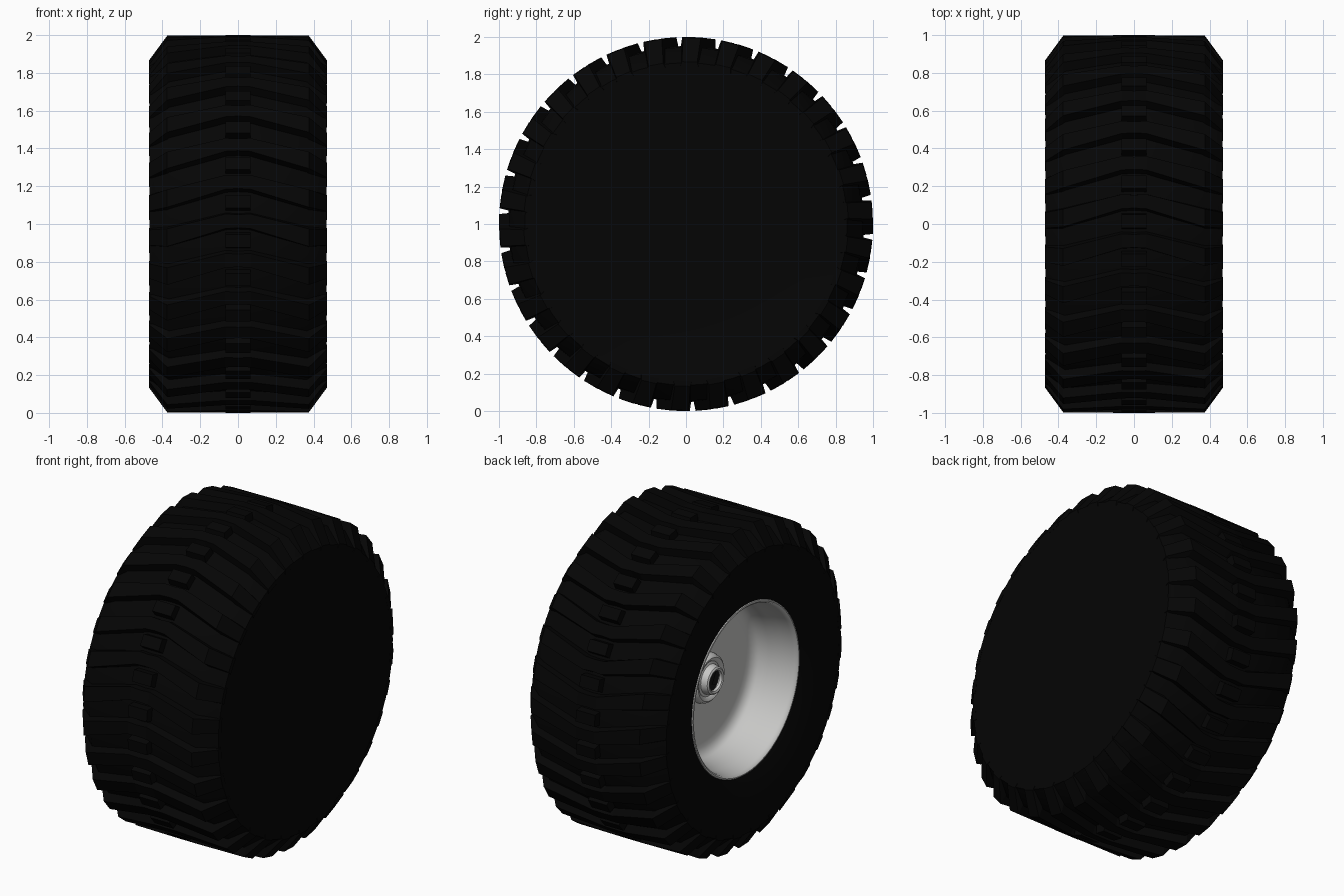
import bpy
import bmesh
from math import sin, cos, pi, radians

cube = bpy.data.objects.get("Cube")
if cube:
    bpy.data.objects.remove(cube)


def material(name, color, roughness):
    m = bpy.data.materials.new(name)
    m.use_nodes = True
    m.diffuse_color = (*color, 1)
    bsdf = m.node_tree.nodes["Principled BSDF"]
    bsdf.inputs["Base Color"].default_value = (*color, 1)
    bsdf.inputs["Roughness"].default_value = roughness
    return m


rubber = material("black rubber", (0.0015, 0.0015, 0.0015), 0.9)
steel = material("light grey steel", (0.57, 0.57, 0.56), 0.5)


def point(x, r, a):
    """Point at axle position x, radius r and angle a (front = 0, rising)."""
    return (x, -r * cos(a), 1 + r * sin(a))


def finish(bm, name, mat):
    mesh = bpy.data.meshes.new(name)
    bm.to_mesh(mesh)
    bm.free()
    mesh.materials.append(mat)
    ob = bpy.data.objects.new(name, mesh)
    bpy.context.collection.objects.link(ob)
    return ob


def revolve(name, profile, mat, steps=64):
    """Spin an (x, r) profile around the axle and shade it smooth."""
    bm = bmesh.new()
    rings = [[bm.verts.new(point(x, r, 2 * pi * k / steps)) for k in range(steps)]
             for x, r in profile]
    for a, b in zip(rings, rings[1:]):
        for k in range(steps):
            n = (k + 1) % steps
            bm.faces.new((a[k], a[n], b[n], b[k]))
    bmesh.ops.remove_doubles(bm, verts=bm.verts, dist=1e-5)
    ob = finish(bm, name, mat)
    bpy.ops.object.select_all(action='DESELECT')
    ob.select_set(True)
    bpy.context.view_layer.objects.active = ob
    bpy.ops.object.shade_smooth_by_angle(angle=radians(40))


# Tyre body: closed and slightly dished on +x, open bead on -x
revolve("tyre_body", [
    (0.445, 0), (0.445, 0.52), (0.458, 0.70), (0.466, 0.84), (0.468, 0.862),
    (0.45, 0.872), (0.365, 0.945), (0, 0.952), (-0.365, 0.945), (-0.45, 0.872),
    (-0.468, 0.862), (-0.466, 0.82), (-0.455, 0.70), (-0.43, 0.58), (-0.41, 0.53),
    (-0.38, 0.515)], rubber)

# Wheel rim: lip, smooth barrel, flat disc, hub rings and axle hole
revolve("wheel_rim", [
    (-0.40, 0.533), (-0.416, 0.528), (-0.418, 0.52), (-0.41, 0.51), (-0.39, 0.505),
    (-0.32, 0.495), (-0.28, 0.482), (-0.24, 0.475), (-0.18, 0.468), (-0.155, 0.45),
    (-0.14, 0.42), (-0.135, 0.375), (-0.135, 0.15), (-0.165, 0.142), (-0.175, 0.13),
    (-0.17, 0.115), (-0.16, 0.105), (-0.165, 0.09), (-0.205, 0.083), (-0.212, 0.073),
    (-0.207, 0.062), (-0.19, 0.06)], steel)

COUNT = 30


def tread(name, side, offset, stations):
    """Ring of bars; station = x, outer radius, root radius, sweep, half width."""
    bm = bmesh.new()
    for i in range(COUNT):
        base = 360 / COUNT * (i + offset)
        loops = []
        for x, top, root, sweep, half in stations:
            corners = [(top, -half), (top, half), (root, half + 0.6), (root, -half - 0.6)]
            loops.append([bm.verts.new(point(side * x, r, radians(base + sweep + d)))
                          for r, d in corners])
        for a, b in zip(loops, loops[1:]):
            for k in range(4):
                n = (k + 1) % 4
                bm.faces.new((a[k], a[n], b[n], b[k]))
        bm.faces.new(loops[0])
        bm.faces.new(loops[-1][::-1])
    bmesh.ops.recalc_face_normals(bm, faces=bm.faces)
    finish(bm, name, rubber)


# Swept bars mirrored on both halves, meeting along the centre line
BAR = [
    (0.0, 1.0, 0.94, 0.0, 2.0),
    (0.065, 1.0, 0.94, 0.0, 2.2),
    (0.375, 0.997, 0.93, -5.0, 2.7),
    (0.47, 0.868, 0.84, -5.6, 2.7),
]
tread("left_tread_bars", 1, 0.07, BAR)
tread("right_tread_bars", -1, 0.07, BAR)

# Short blocks filling the gaps along the centre line
BLOCK = [(x, 1.0, 0.94, 0.0, 2.0) for x in (-0.065, 0.065)]
tread("centre_tread_blocks", 1, 0.57, BLOCK)
